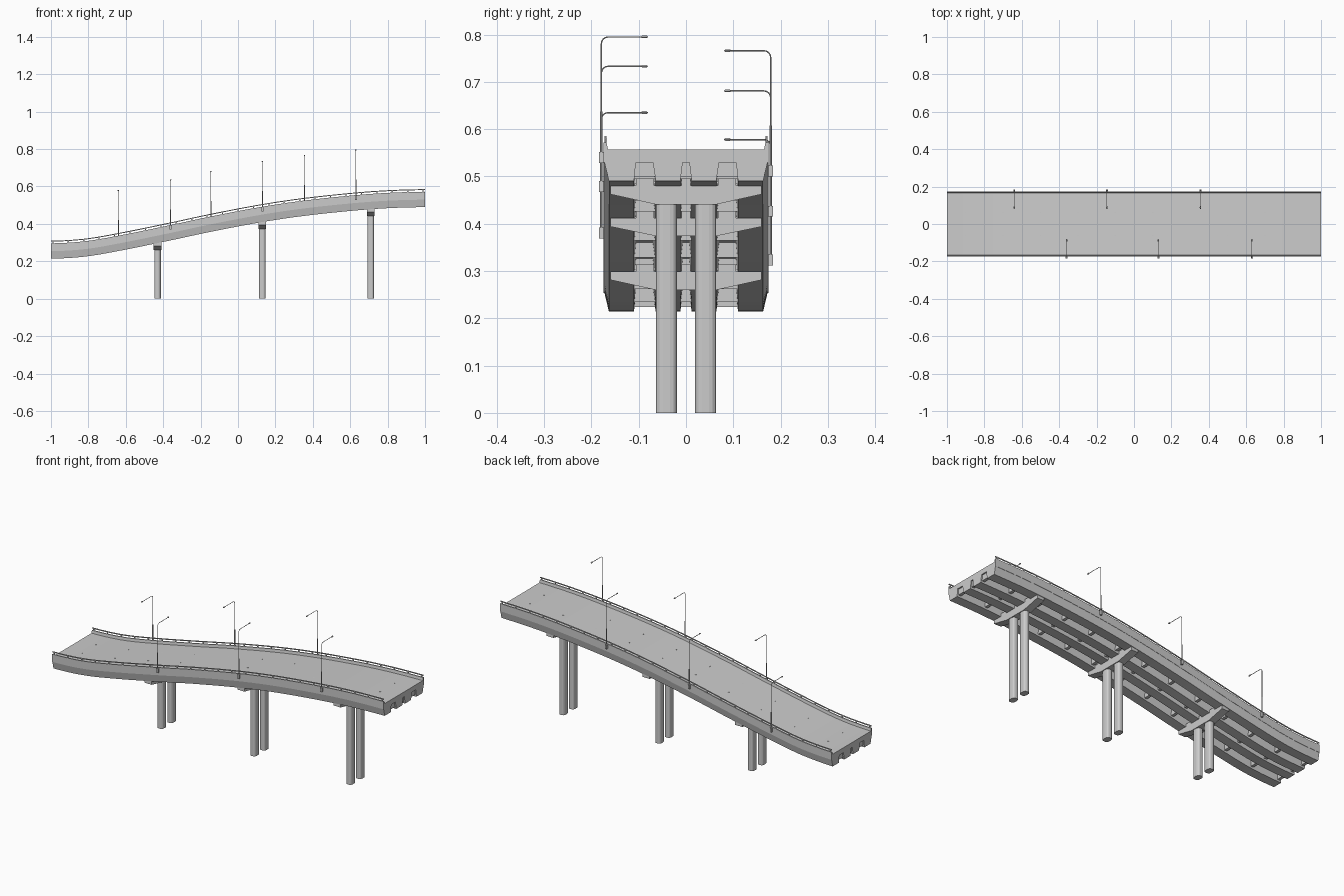
import bpy, bmesh, math
from mathutils import Vector

if "Cube" in bpy.data.objects:
    bpy.data.objects.remove(bpy.data.objects["Cube"])

# Height of the rising roadway relative to its low end
KEYS = [(-1, 0), (-.82, .011), (-.64, .041), (-.36, .098), (-.145, .144),
        (.13, .196), (.355, .229), (.63, .258), (.82, .271), (1, .276)]


def rise(x):
    def slope(i):
        if i in (0, len(KEYS) - 1):
            return 0.02
        a, b = KEYS[i - 1], KEYS[i + 1]
        return (b[1] - a[1]) / (b[0] - a[0])
    i = 0
    while i < len(KEYS) - 2 and x > KEYS[i + 1][0]:
        i += 1
    (x0, z0), (x1, z1) = KEYS[i], KEYS[i + 1]
    h = x1 - x0
    t = (x - x0) / h
    return ((2*t**3 - 3*t**2 + 1) * z0 + (t**3 - 2*t**2 + t) * h * slope(i)
            + (3*t**2 - 2*t**3) * z1 + (t**3 - t**2) * h * slope(i + 1))


def finish(name, bm):
    bmesh.ops.recalc_face_normals(bm, faces=bm.faces)
    me = bpy.data.meshes.new(name)
    bm.to_mesh(me)
    bm.free()
    ob = bpy.data.objects.new(name, me)
    bpy.context.collection.objects.link(ob)
    return ob


def loft(bm, rings):
    rows = [[bm.verts.new(p) for p in r] for r in rings]
    n = len(rows[0])
    for a, b in zip(rows, rows[1:]):
        for i in range(n):
            j = (i + 1) % n
            bm.faces.new((a[i], a[j], b[j], b[i]))
    bm.faces.new(rows[0])
    bm.faces.new(rows[-1])


def sweep(name, profiles, segs=48):
    """Sweep closed (y, z) profiles along the roadway curve."""
    bm = bmesh.new()
    xs = [-1 + 2 * i / segs for i in range(segs + 1)]
    for prof in profiles:
        loft(bm, [[(x, y, z + rise(x)) for y, z in prof] for x in xs])
    return finish(name, bm)


def box(bm, x0, x1, y0, y1, z0, z1):
    loft(bm, [[(x, y0, z0), (x, y1, z0), (x, y1, z1), (x, y0, z1)] for x in (x0, x1)])


def both(prof):
    return [prof, [(-y, z) for y, z in prof]]


def rect(y0, y1, z0, z1):
    return [(y0, z0), (y1, z0), (y1, z1), (y0, z1)]


# Deck slab with parapets
half = [(.165, .281), (.168, .296), (.174, .296), (.174, .254)]
sweep("deck", [half + [(-y, z) for y, z in reversed(half)]])

# Girders: two edge beams with a tapered fascia, two inner beams
sweep("edge_girders", both([(.174, .254), (.174, .260), (.163, .214), (.110, .214), (.106, .254)][::1]))
sweep("inner_girders", both([(.070, .254), (.064, .214), (.012, .214), (.007, .254)]))

# Cross beams between the girders
bm = bmesh.new()
for i in range(13):
    x = -.985 + i * 1.97 / 12
    z = rise(x)
    box(bm, x - .008, x + .008, -.13, .13, .224 + z, .256 + z)
finish("cross_beams", bm)

# Railings on the parapets
sweep("guard_rails", both(rect(.1685, .1725, .305, .310)))
bm = bmesh.new()
for i in range(25):
    x = -.99 + i * 1.98 / 24
    z = rise(x)
    for s in (-1, 1):
        box(bm, x - .003, x + .003, s*.1705 - .0018, s*.1705 + .0018, .292 + z, .307 + z)
finish("rail_posts", bm)

# Small studs on the road surface
bm = bmesh.new()
for i in range(10):
    x = -.9 + i * .2
    for y in (-.06, .06):
        box(bm, x - .003, x + .003, y - .002, y + .002, .279 + rise(x), .2822 + rise(x))
finish("road_studs", bm)

# Piers: winged cap on twin rounded columns
for n, (px, base) in enumerate([(-.43, .260), (.13, .374), (.71, .441)], 1):
    top = .216 + rise(px)
    bm = bmesh.new()
    hc = [(.160, top), (.160, top - .018), (.064, base)]
    prof = hc + [(-y, z) for y, z in reversed(hc)]
    loft(bm, [[(x, y, z) for y, z in prof] for x in (px - .021, px + .021)])
    # Blocks seating the cap in the gaps between girders
    for y0, y1 in ((-.106, -.068), (-.009, .009), (.068, .106)):
        box(bm, px - .021, px + .021, y0, y1, top - .004, top + .014)
    finish(f"pier_cap_{n}", bm)

    bm = bmesh.new()
    for cy in (-.0415, .0415):
        rim = []
        for k in range(16):
            a = (k + .5) * math.pi / 8
            c, s = math.cos(a), math.sin(a)
            rim.append((px + .0175 * math.copysign(abs(c) ** .7, c),
                        cy + .0225 * math.copysign(abs(s) ** .7, s)))
        loft(bm, [[(x, y, z) for x, y in rim] for z in (0, base + .002)])
    finish(f"pier_columns_{n}", bm)


# Street lamps, alternating sides
def tube(bm, pts, r, x, sides=8):
    rings = []
    for i, p in enumerate(pts):
        a, b = Vector(pts[max(i - 1, 0)]), Vector(pts[min(i + 1, len(pts) - 1)])
        d = (b - a).normalized()
        nrm = Vector((-d.y, d.x))
        ring = []
        for k in range(sides):
            t = 2 * math.pi * k / sides
            q = Vector(p) + nrm * r * math.sin(t)
            ring.append((x + r * math.cos(t), q.x, q.y))
        rings.append(ring)
    loft(bm, rings)


def lamp(n, x, s):
    bm = bmesh.new()
    z = rise(x) + .539
    y = s * .179
    box(bm, x - .005, x + .005, y - .0055, y + .0055, z - .268, z - .245)
    tube(bm, [(y, z - .246), (y, z - .16)], .0026, x)
    bend = [(s * (.179 - .014 * (1 - math.cos(a))), z - .016 + .014 * math.sin(a))
            for a in [k * math.pi / 8 for k in range(5)]]
    tube(bm, [(y, z - .162)] + bend + [(s * .094, z - .002)], .0014, x)
    # Flat lamp head
    rings = []
    for w, h in ((.6, z - .0045), (1, z - .002), (.6, z + .001)):
        rings.append([(x + .004 * w * math.cos(k * math.pi / 5),
                       s * .088 + .0085 * w * math.sin(k * math.pi / 5), h) for k in range(10)])
    loft(bm, rings)
    finish(f"street_lamp_{n}", bm)


for n, (x, s) in enumerate([(-.64, 1), (-.36, -1), (-.145, 1), (.13, -1), (.355, 1), (.63, -1)], 1):
    lamp(n, x, s)
